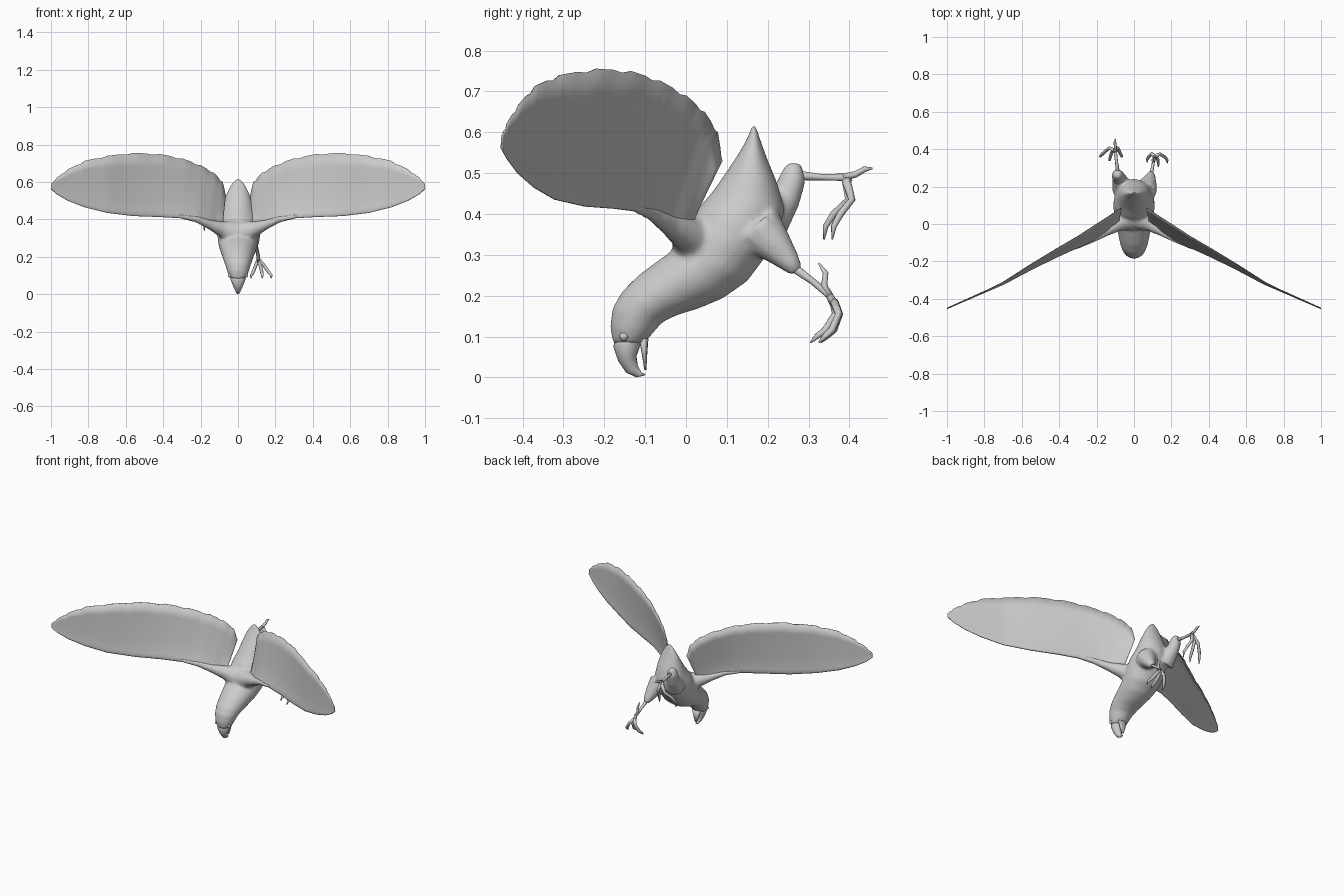
import bpy, bmesh, math
from mathutils import Vector

cube = bpy.data.objects.get("Cube")
if cube:
    bpy.data.objects.remove(cube, do_unlink=True)

grey = bpy.data.materials.new("plain_grey")
grey.use_nodes = True
grey.diffuse_color = (0.6, 0.6, 0.6, 1)
grey.node_tree.nodes["Principled BSDF"].inputs["Base Color"].default_value = grey.diffuse_color


def loft(bm, rings):
    """Skin a row of equal rings and close both ends."""
    rows = [[bm.verts.new(p) for p in ring] for ring in rings]
    n = len(rows[0])
    for a, b in zip(rows, rows[1:]):
        for i in range(n):
            j = (i + 1) % n
            bm.faces.new((a[i], a[j], b[j], b[i]))
    bm.faces.new(rows[0][::-1])
    bm.faces.new(rows[-1])


def oval_loft(bm, sections, sides=24):
    """Sections are back y, back z, belly y, belly z, half width."""
    rings = []
    for by, bz, fy, fz, w in sections:
        back, belly = Vector((0, by, bz)), Vector((0, fy, fz))
        mid, half = (back + belly) / 2, (back - belly) / 2
        angles = [math.tau * i / sides for i in range(sides)]
        rings.append([mid + half * math.cos(a) + Vector((w * math.sin(a), 0, 0)) for a in angles])
    loft(bm, rings)


def tube(bm, points, radii, sides=8):
    """Tapered round tube along a path."""
    pts = [Vector(p) for p in points]
    last = len(pts) - 1
    old = (pts[1] - pts[0]).normalized()
    u = old.orthogonal().normalized()
    rings = []
    for i, (p, r) in enumerate(zip(pts, radii)):
        d = (pts[min(i + 1, last)] - pts[max(i - 1, 0)]).normalized()
        u = old.rotation_difference(d) @ u
        v, old = d.cross(u), d
        angles = [math.tau * k / sides for k in range(sides)]
        rings.append([p + (u * math.cos(a) + v * math.sin(a)) * r for a in angles])
    loft(bm, rings)


def finish(bm, name):
    bmesh.ops.recalc_face_normals(bm, faces=bm.faces)
    mesh = bpy.data.meshes.new(name)
    bm.to_mesh(mesh)
    bm.free()
    mesh.materials.append(grey)
    mesh.shade_smooth()
    obj = bpy.data.objects.new(name, mesh)
    bpy.context.collection.objects.link(obj)
    return obj


# Body: head, trunk and pointed tail, fused with shoulders and thighs
bm = bmesh.new()
oval_loft(bm, [
    (-.179, .080, -.105, .083, .040), (-.186, .125, -.083, .105, .056),
    (-.180, .17, -.058, .135, .067), (-.157, .21, -.02, .153, .077),
    (-.117, .25, .03, .168, .086), (-.07, .285, .09, .193, .097),
    (-.02, .32, .15, .235, .107), (.005, .37, .195, .295, .112),
    (.03, .415, .225, .35, .107), (.065, .455, .242, .41, .092),
    (.1, .505, .224, .475, .077), (.133, .555, .199, .535, .058),
    (.152, .59, .182, .582, .038), (.161, .618, .171, .618, .01)])
for s in (-1, 1):
    tube(bm, [(s * .03, .03, .33), (s * .09, 0, .35), (s * .15, -.04, .372),
              (s * .22, -.082, .4), (s * .32, -.13, .418)],
         [.07, .042, .026, .018, .012], 12)
tube(bm, [(-.06, .19, .37), (-.08, .245, .44), (-.088, .262, .49), (-.088, .266, .525)],
     [.06, .038, .033, .018], 12)
tube(bm, [(.06, .18, .36), (.08, .225, .315), (.09, .26, .275), (.092, .272, .258)],
     [.065, .042, .025, .016], 12)
body = finish(bm, "body")
fuse = body.modifiers.new("fuse", 'REMESH')
fuse.mode, fuse.voxel_size, fuse.use_smooth_shade = 'VOXEL', .008, True
soften = body.modifiers.new("soften", 'SMOOTH')
soften.factor, soften.iterations = .5, 8

# Hooked upper beak and thin lower beak
bm = bmesh.new()
oval_loft(bm, [
    (-.102, .004, -.099, .008, .003), (-.122, 0, -.109, .012, .008),
    (-.147, .012, -.118, .028, .015), (-.166, .04, -.121, .052, .027),
    (-.178, .075, -.110, .083, .04), (-.17, .11, -.11, .1, .036)], 16)
finish(bm, "upper_beak")
bm = bmesh.new()
oval_loft(bm, [(-.115, .095, -.092, .095, .03), (-.108, .055, -.095, .055, .02),
               (-.102, .018, -.097, .018, .006)], 12)
finish(bm, "lower_beak")

# Eyes
for s, side in ((-1, "right"), (1, "left")):
    bm = bmesh.new()
    bmesh.ops.create_uvsphere(bm, u_segments=12, v_segments=8, radius=.011)
    bmesh.ops.translate(bm, verts=bm.verts, vec=(s * .042, -.152, .1))
    finish(bm, side + "_eye")

# Wings: leading edge point, then trailing edge point, from root to tip
stations = [
    (.085, 0, .35, .065, .088, .53), (.12, -.02, .345, .082, .077, .6),
    (.16, -.05, .362, .13, .045, .65), (.22, -.085, .39, .2, 0, .69),
    (.3, -.12, .406, .3, -.065, .727), (.42, -.175, .413, .42, -.135, .75),
    (.56, -.245, .418, .56, -.22, .756), (.7, -.32, .435, .7, -.31, .74),
    (.82, -.372, .465, .82, -.37, .713), (.91, -.412, .5, .91, -.41, .667),
    (.97, -.438, .535, .97, -.438, .622), (1, -.452, .562, 1, -.452, .588)]
chord = [0, .015, .05, .1, .2, .35, .55, .8, 1]
STEPS = 4


def wing(side, s):
    rows = []
    for a, b in zip(stations, stations[1:]):
        for k in range(STEPS):
            mix = [p + (q - p) * k / STEPS for p, q in zip(a, b)]
            mix[5] -= .006 * (k == 1)          # feather notches
            rows.append(mix)
    rows.append(stations[-1])
    rings = []
    for row in rows:
        lead, trail = Vector(row[:3]), Vector(row[3:])
        normal = Vector((.45, .89, 0))
        arm = .003 + .013 * (1 - lead.x)
        front, back = [], []
        for t in chord:
            half = (.0015 + arm * (1 - t) ** 7) * min(1, .3 + t * 20)
            p = lead.lerp(trail, t)
            front.append(p - normal * half)
            back.append(p + normal * half)
        rings.append([Vector((s * p.x, p.y, p.z)) for p in front + back[::-1]])
    bm = bmesh.new()
    loft(bm, rings)
    finish(bm, side + "_wing")


wing("right", -1)
wing("left", 1)


# Shins and clawed feet
def foot(side, shin, hind, toe, spreads):
    bm = bmesh.new()
    tube(bm, shin, [.012, .008, .009, .011])
    tube(bm, hind, [.009, .008, .007, .002])
    for dx, dy in spreads:
        path = [(x + dx * f, y + dy * f, z) for (x, y, z), f in zip(toe, (0, .4, .8, 1, 1))]
        tube(bm, path, [.011, .009, .009, .007, .002])
    finish(bm, side + "_foot")


foot("left",
     [(.09, .255, .275), (.1, .31, .235), (.108, .35, .202), (.11, .365, .175)],
     [(.11, .352, .2), (.105, .338, .225), (.1, .342, .255), (.1, .325, .28)],
     [(.11, .362, .185), (.115, .368, .155), (.12, .345, .115), (.12, .325, .1), (.12, .31, .085)],
     [(-.05, .02), (.01, -.005), (.058, .015)])
foot("right",
     [(-.086, .27, .495), (-.093, .33, .49), (-.1, .385, .49), (-.1, .4, .475)],
     [(-.1, .385, .49), (-.1, .415, .497), (-.102, .438, .51), (-.1, .457, .512)],
     [(-.1, .392, .485), (-.105, .402, .435), (-.11, .37, .4), (-.11, .352, .37), (-.11, .348, .338)],
     [(-.07, .01), (-.02, -.01), (.045, .01)])
